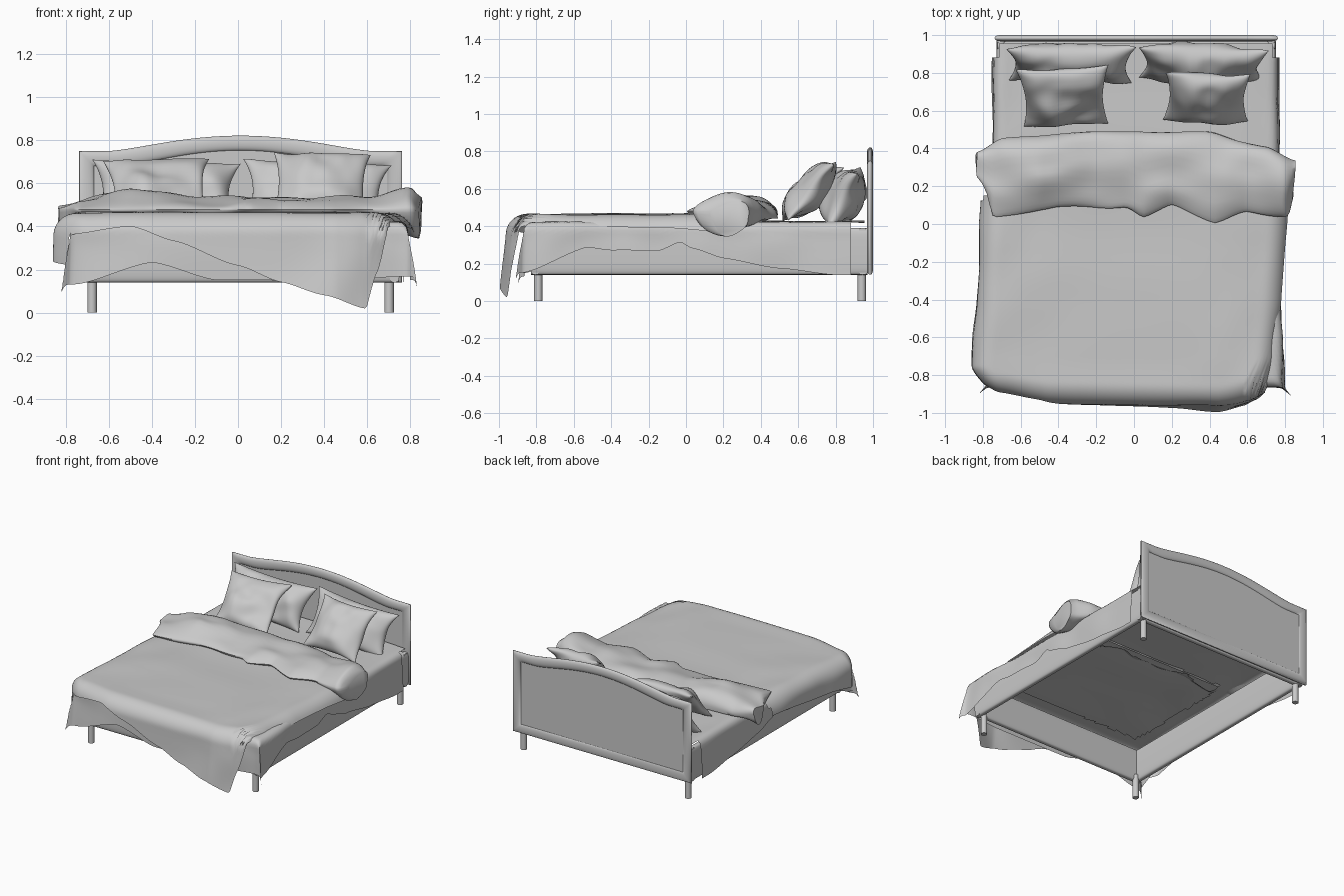
import bpy, bmesh, math
from mathutils import Vector, Matrix, noise

if "Cube" in bpy.data.objects:
    bpy.data.objects.remove(bpy.data.objects["Cube"], do_unlink=True)

grey = bpy.data.materials.new("plain_grey")
grey.use_nodes = True
grey.diffuse_color = (0.588, 0.588, 0.588, 1)
grey.node_tree.nodes["Principled BSDF"].inputs["Base Color"].default_value = grey.diffuse_color
CX = 0.012  # centre line of the bed frame


def finish(name, bm, angle=50):
    bmesh.ops.recalc_face_normals(bm, faces=bm.faces)
    mesh = bpy.data.meshes.new(name)
    bm.to_mesh(mesh)
    bm.free()
    mesh.materials.append(grey)
    obj = bpy.data.objects.new(name, mesh)
    bpy.context.collection.objects.link(obj)
    bpy.ops.object.select_all(action="DESELECT")
    obj.select_set(True)
    bpy.context.view_layer.objects.active = obj
    bpy.ops.object.shade_smooth_by_angle(angle=math.radians(angle))


def ease(points, x):
    """Smooth interpolation through (x, value) pairs."""
    if x <= points[0][0]:
        return points[0][1]
    for (a, p), (b, q) in zip(points, points[1:]):
        if x <= b:
            t = (x - a) / (b - a)
            return p + (q - p) * (0.5 * t + 0.5 * t * t * (3 - 2 * t))
    return points[-1][1]


def ripple(x, y, z, scale):
    return noise.noise(Vector((x, y, z)) * scale)


def skin(bm, rows, closed=False):
    """Quads between neighbouring rows of vertices."""
    for r, s in zip(rows, rows[1:]):
        n = len(r)
        for k in range(n if closed else n - 1):
            m = (k + 1) % n
            bm.faces.new((r[k], r[m], s[m], s[k]))


def oval(count, power):
    """Unit superellipse points."""
    for k in range(count):
        a = math.tau * k / count
        yield tuple(math.copysign(abs(f(a)) ** power, f(a)) for f in (math.cos, math.sin))


# Rails with a bulging section, and legs
def rail(name, start, end):
    start, end = Vector(start), Vector(end)
    across = (end - start).normalized().cross(Vector((0, 0, 1))) * 0.026
    bm = bmesh.new()
    rows = [[bm.verts.new(p + across * c + Vector((0, 0, 0.265 + 0.125 * s))) for c, s in oval(32, 0.5)]
            for p in (start, end)]
    skin(bm, rows, closed=True)
    for row in rows:
        bm.faces.new(row)
    finish(name, bm)


for side, label in ((-1, "right"), (1, "left")):
    x = CX + side * 0.715
    rail(label + "_rail", (x, -0.83, 0), (x, 0.97, 0))
    for y, end in ((-0.79, "front"), (0.94, "back")):
        bm = bmesh.new()
        bmesh.ops.create_cone(bm, cap_ends=True, segments=16, radius1=0.022, radius2=0.022, depth=0.18,
                              matrix=Matrix.Translation((CX + side * 0.69, y, 0.09)))
        finish(f"{end}_{label}_leg", bm)
rail("foot_rail", (CX - 0.735, -0.805, 0), (CX + 0.735, -0.805, 0))
rail("head_rail", (CX - 0.735, 0.945, 0), (CX + 0.735, 0.945, 0))


# Headboard: rounded moulding around a recessed panel
def crest(x):
    return 0.75 + 0.072 * max(0, 1 - (x / 0.62) ** 2) ** 1.5


xs = [-0.75 + 1.5 * i / 40 for i in range(41)]
outer = [(x, crest(x)) for x in xs] + [(0.75, 0.14), (-0.75, 0.14)]
inner = [(x * 0.68 / 0.75, crest(x) - 0.07) for x in xs] + [(0.68, 0.21), (-0.68, 0.21)]
middle = [((a + c) / 2, (b + d) / 2) for (a, b), (c, d) in zip(outer, inner)]
bm = bmesh.new()
rows = [[bm.verts.new((CX + mx + c * (ox - mx), 0.984 + s * 0.017, mz + c * (oz - mz))) for c, s in oval(20, 0.95)]
        for (ox, oz), (mx, mz) in zip(outer, middle)]
skin(bm, rows + rows[:1], closed=True)
finish("headboard_moulding", bm, 60)
bm = bmesh.new()
panel = bm.faces.new([bm.verts.new((CX + x, 0.979, z)) for x, z in middle])
ext = bmesh.ops.extrude_face_region(bm, geom=[panel])
bmesh.ops.translate(bm, vec=(0, 0.01, 0), verts=[v for v in ext["geom"] if isinstance(v, bmesh.types.BMVert)])
finish("headboard_panel", bm)


# Draped cloth: flat top, rounded edge, hanging sides with a varying hem
def reach(half, r, drop):
    if drop < r:
        return half - r + r * math.acos(1 - drop / r)
    return half - r + r * math.pi / 2 + drop - r


def drape(s, half, r, flare):
    s -= half - r
    if s <= 0:
        return s + half - r, 0
    if s < r * math.pi / 2:
        return half - r + r * math.sin(s / r), r * (1 - math.cos(s / r))
    h = s - r * math.pi / 2
    return half + flare * h, r + h


def cloth(name, top, back, r, left, right, front, hems, flares, corner, wave, hole):
    n = 84
    hem_left, hem_right, hem_front = hems
    bm = bmesh.new()
    rows = []
    for j in range(n + 1):
        row = []
        for i in range(n + 1):
            u = 2 * i / n - 1
            x = abs(u) * 0.9
            for _ in range(4):
                across = math.copysign(x, u)
                length = back - ease(front, across)
                fy, dy = drape(j / n * reach(length, r, top - ease(hem_front, across)), length, r, flares[1])
                y = back - fy
                half = ease(right, y) if u > 0 else -ease(left, y)
                drop = top - ease(hem_right if u > 0 else hem_left, y)
                x, dx = drape(abs(u) * reach(half, r, drop), half, r, flares[0])
            z = top - (dx ** 5 + dy ** 5) ** 0.2
            w = wave * ripple(x * u, fy, z, 3.5)
            push = corner * min(dx, dy) + w * min(1, max(dx, dy) / 0.1)
            row.append(bm.verts.new((math.copysign(x + push * (dx > 0), u), y - push * (dy > 0), z + w * 0.5)))
        rows.append(row)
    skin(bm, rows)
    inside = [f for f in bm.faces if hole(f.calc_center_median())]
    bmesh.ops.delete(bm, geom=inside, context="FACES")
    finish(name, bm, 80)


side_hem = [(-0.86, 0.15), (-0.53, 0.29), (-0.4, 0.27), (-0.15, 0.27), (-0.03, 0.315),
            (0.03, 0.28), (0.2, 0.23), (0.5, 0.175), (0.8, 0.14)]
cloth("fitted_sheet", 0.425, 0.955, 0.045, [(-0.85, -0.775), (-0.5, -0.75), (0.9, -0.738)],
      [(-0.85, 0.785), (-0.6, 0.79), (-0.35, 0.77), (0.9, 0.762)], [(-0.8, -0.855), (0.8, -0.865)],
      (side_hem, side_hem, [(-0.75, 0.13), (-0.4, 0.23), (-0.1, 0.15), (0.5, 0.15), (0.75, 0.17)]),
      (0.04, 0.03), 0.14, 0.014,
      lambda c: (-0.72 < c.y < 0.22 and abs(c.x) < 0.62 and c.z > 0.39) or (c.y > 0.88 and c.z < 0.415))
cloth("duvet", 0.465, 0.15, 0.11, [(-0.89, -0.79), (-0.76, -0.86), (-0.4, -0.83), (0.1, -0.81)],
      [(-0.9, 0.71), (-0.7, 0.755), (-0.4, 0.785), (0.1, 0.82)],
      [(-0.82, -0.86), (-0.72, -0.9), (-0.45, -0.945), (0, -0.955), (0.45, -0.965), (0.72, -0.9)],
      ([(-0.9, 0.22), (-0.5, 0.28), (0.1, 0.34)], [(-0.9, 0.4), (-0.1, 0.39), (0.2, 0.37)],
       [(-0.85, 0.36), (-0.5, 0.4), (-0.3, 0.33), (0, 0.22), (0.2, 0.145), (0.4, 0.08), (0.6, 0.02),
        (0.64, 0.17), (0.72, 0.42)]),
      (0.03, 0.1), -0.1, 0.014, lambda c: c.y > 0.12 and c.z < 0.4)

# Turned-back end of the duvet: a rumpled wedge, thin in front, full at the back, open underneath
bm = bmesh.new()
rows = []
for i in range(81):
    x = -0.83 + 1.68 * i / 80
    yf = ease([(-0.83, 0.25), (-0.74, 0.04), (-0.4, 0.1), (-0.05, 0.09), (0.05, 0.03), (0.2, 0.1),
               (0.43, 0.01), (0.6, 0.07), (0.82, 0.04), (0.85, 0.14)], x)
    yb = ease([(-0.83, 0.38), (-0.7, 0.45), (0, 0.5), (0.4, 0.49), (0.7, 0.4), (0.85, 0.33)], x)
    low = ease([(-0.83, 0.37), (-0.68, 0.43), (0.6, 0.43), (0.78, 0.37), (0.85, 0.36)], x)
    top = ease([(-0.83, 0.5), (-0.5, 0.57), (-0.2, 0.54), (0.3, 0.53), (0.6, 0.54), (0.8, 0.58), (0.85, 0.53)], x)
    row = []
    for c, s in oval(36, 1):
        mid = 0.46 - 0.02 * c
        y = (yf + yb) / 2 + c * (yb - yf) / 2 + 0.02 * max(0, s)
        z = mid + abs(s) ** (1.15 if c < 0 else 0.85) * ((top - mid) if s > 0 else (low - mid))
        w = ripple(x * 0.6, y, z, 7)
        row.append(bm.verts.new((x + 0.02 * w * abs(x), y + 0.02 * w, z + 0.03 * w * abs(s))))
    rows.append(row)
skin(bm, rows, closed=True)
for end in (rows[0], rows[-1]):
    bm.faces.new(end)
under = [f for f in bm.faces if f.calc_center_median().z < 0.45 and abs(f.calc_center_median().x) < 0.6]
bmesh.ops.delete(bm, geom=under, context="FACES")
finish("duvet_fold", bm, 60)


# Pillows: two domed faces meeting at a pinched seam with pointed corners
def pillow(name, centre, w, h, thick, lean, roll, taper):
    n = 28
    bm = bmesh.new()
    place = (Matrix.Translation(centre) @ Matrix.Rotation(math.radians(lean), 4, "X")
             @ Matrix.Rotation(math.radians(roll), 4, "Z"))
    for side in (-1, 1):
        rows = []
        for j in range(n + 1):
            row = []
            for i in range(n + 1):
                u, v = (math.sin((2 * k / n - 1) * math.pi / 2) for k in (i, j))
                puff = ((1 - u * u) * (1 - v * v)) ** 0.5
                x = w * u * (1 - 0.13 * (1 - v * v)) * (1 + taper * v)
                y = h * v * (1 - 0.1 * (1 - u * u))
                crease = 1 + 0.5 * ripple(x + centre[0], y, side, 8)
                bend = 0.035 * ripple(x, y + centre[0], 0, 5)
                row.append(bm.verts.new(place @ Vector((x, y, side * thick * puff * crease + bend))))
            rows.append(row)
        skin(bm, rows)
    bmesh.ops.remove_doubles(bm, verts=bm.verts, dist=0.0005)
    finish(name, bm, 70)


pillow("back_right_pillow", (-0.335, 0.845, 0.56), 0.335, 0.165, 0.1, 59, -1, 0.03)
pillow("back_left_pillow", (0.36, 0.845, 0.555), 0.335, 0.165, 0.1, 59, -3, 0.03)
pillow("front_right_cushion", (-0.37, 0.675, 0.575), 0.235, 0.205, 0.075, 42, 3, 0.05)
pillow("front_left_cushion", (0.385, 0.67, 0.59), 0.225, 0.195, 0.08, 50, -2, 0)
